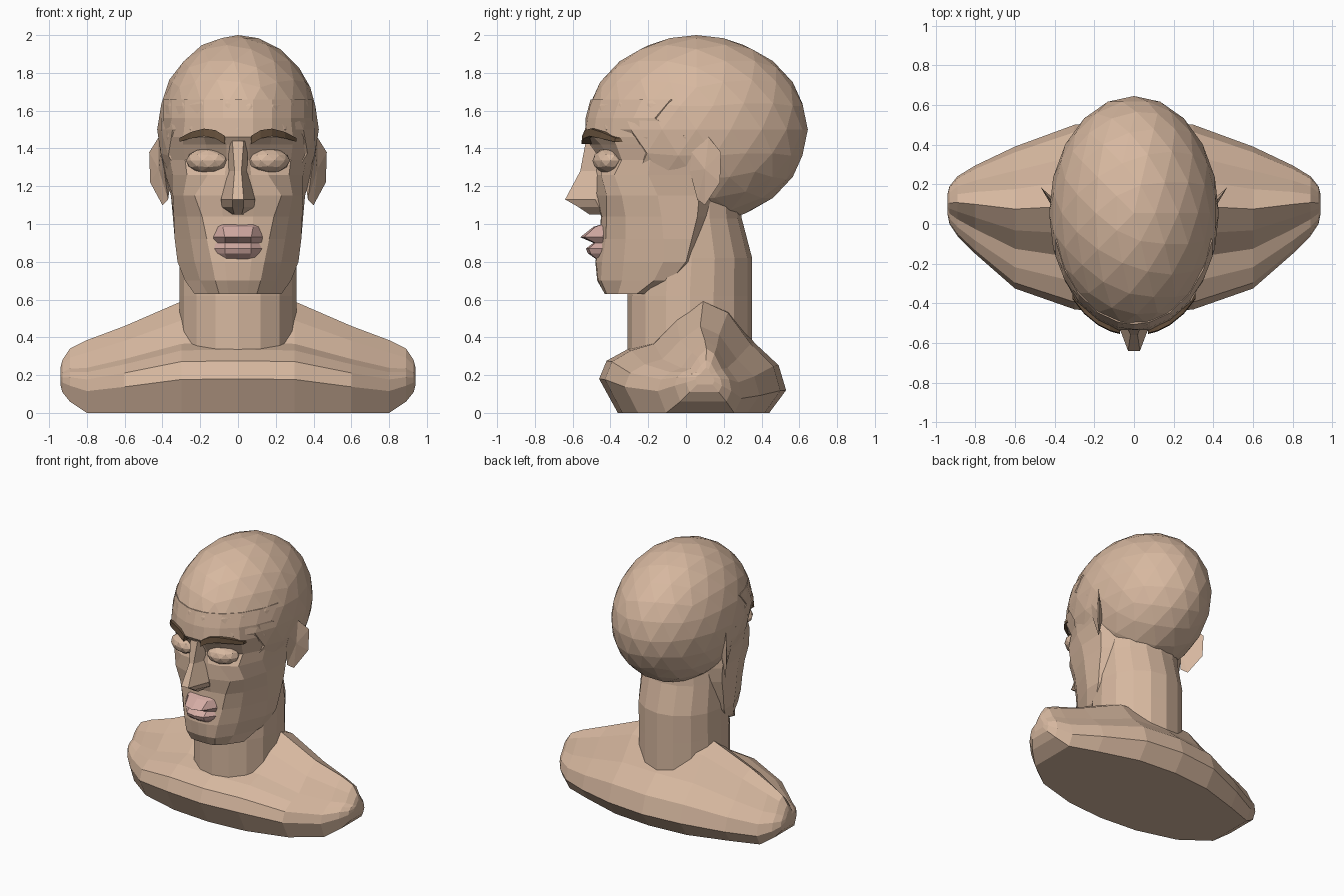
import bpy, bmesh, math
from mathutils import Matrix

if "Cube" in bpy.data.objects:
    bpy.data.objects.remove(bpy.data.objects["Cube"])


def material(name, rgb):
    m = bpy.data.materials.new(name)
    m.diffuse_color = (*rgb, 1)
    m.use_nodes = True
    m.node_tree.nodes["Principled BSDF"].inputs["Base Color"].default_value = m.diffuse_color
    return m


SKIN = material("skin", (0.68, 0.48, 0.35))
LIP = material("lip pink", (0.66, 0.41, 0.37))
BROWN = material("brow brown", (0.13, 0.08, 0.045))


def finish(name, bm, mat):
    bmesh.ops.recalc_face_normals(bm, faces=bm.faces)
    me = bpy.data.meshes.new(name)
    bm.to_mesh(me)
    bm.free()
    me.materials.append(mat)
    ob = bpy.data.objects.new(name, me)
    bpy.context.collection.objects.link(ob)
    return ob


def loft(name, rings, mat):
    """Closed rings joined by quads and capped at both ends."""
    bm = bmesh.new()
    rows = [[bm.verts.new(p) for p in r] for r in rings]
    n = len(rows[0])
    for a, b in zip(rows, rows[1:]):
        for i in range(n):
            j = (i + 1) % n
            bm.faces.new((a[i], a[j], b[j], b[i]))
    bm.faces.new(rows[0])
    bm.faces.new(rows[-1])
    return finish(name, bm, mat)


def mirrored(z, half):
    """Full ring at height z from a half section running outwards from the middle."""
    left = [(-x, y, z) for x, y in reversed(half) if x > 0]
    return left + [(x, y, z) for x, y in half]


def skull_y(x, z, s=1.01):
    """Front surface of the cranium ellipsoid."""
    t = 1 - (x / (0.425 * s)) ** 2 - ((z - 1.5) / 0.505) ** 2
    return 0.055 - 0.585 * s * math.sqrt(max(0, t))


# Cranium, hollowed at the front where the face sits
bm = bmesh.new()
bmesh.ops.create_icosphere(bm, subdivisions=3, radius=1)
for v in bm.verts:
    v.co = (v.co.x * 0.428, v.co.y * 0.59 + 0.055, v.co.z * 0.5 + 1.5)
    if v.co.z < 1.48 and v.co.y < -0.25:
        v.co.y = -0.25
finish("cranium", bm, SKIN)

# Face: height, then depth at the middle, then x, y pairs outwards
FACE = [
    (1.46, -.535, .08, -.535, .18, -.49, .29, -.39, .375, -.21, .42, .0),
    (1.42, -.52, .06, -.50, .17, -.45, .29, -.37, .37, -.20, .41, .0),
    (1.34, -.50, .06, -.45, .16, -.40, .28, -.34, .36, -.19, .40, .03),
    (1.26, -.50, .07, -.46, .16, -.45, .27, -.38, .345, -.20, .385, .05),
    (1.15, -.48, .09, -.47, .23, -.42, .29, -.34, .345, -.15, .355, .07),
    (1.04, -.45, .08, -.445, .19, -.42, .27, -.32, .34, -.13, .345, .06),
    (0.92, -.46, .08, -.455, .165, -.425, .25, -.32, .335, -.12, .335, .03),
    (0.80, -.48, .07, -.475, .14, -.445, .23, -.33, .32, -.12, .32, .0),
    (0.70, -.47, .06, -.465, .12, -.45, .20, -.34, .28, -.17, .28, -.08),
    (0.63, -.43, .05, -.43, .10, -.42, .16, -.36, .23, -.26, .20, -.20),
]
rings = []
for z in (1.66, 1.56):
    half = [(x, skull_y(x, z)) for x in (0, .08, .18, .28, .35, .395)]
    rings.append(mirrored(z, half + [(.27, .08)]))
for z, mid, *rest in FACE:
    half = [(0, mid)] + list(zip(rest[::2], rest[1::2]))
    x, y = half[-1]
    rings.append(mirrored(z, half + [(x * .7, y + .08)]))
loft("face", rings, SKIN)

# Nose: height, ridge half width and depth, base half width and depth
NOSE = [(1.44, .03, -.53, .05, -.49), (1.28, .018, -.56, .05, -.46),
        (1.13, .03, -.64, .09, -.48), (1.09, .03, -.57, .085, -.46),
        (1.05, .02, -.51, .03, -.43)]
loft("nose", [mirrored(z, [(a, b), (c, d), (c * .8, -.38)])
              for z, a, b, c, d in NOSE], SKIN)

# Lips
LIPS = [(1.0, -.44, .08, -.44, .10, -.42), (.985, -.49, .08, -.48, .115, -.43),
        (.93, -.56, .07, -.54, .13, -.44), (.90, -.49, .07, -.48, .13, -.43),
        (.87, -.53, .07, -.515, .13, -.44), (.845, -.52, .07, -.505, .12, -.44),
        (.81, -.47, .06, -.465, .10, -.44)]
loft("lips", [mirrored(z, [(0, m), (a, b), (c, d), (c * .8, -.38)])
              for z, m, a, b, c, d in LIPS], LIP)

# Neck
rings = []
for z, cy, rx, ry in [(.25, .02, .31, .33), (.62, .02, .31, .33), (.82, .03, .31, .32),
                      (1.03, .02, .305, .275), (1.2, .02, .29, .26)]:
    rings.append([(rx * math.cos(a), cy + ry * math.sin(a), z)
                  for a in (math.tau * i / 16 for i in range(16))])
loft("neck", rings, SKIN)

# Shoulders: one unit profile scaled into sections along x
PROFILE = [(.1, 0), (0, .3), (.04, .46), (.15, .56), (.28, .62), (.41, .83),
           (.56, 1), (.70, .9), (.83, .62), (.96, .42), (1, .2), (.91, 0)]
SECTIONS = [(.3, -.43, .50, .59, 0), (.6, -.325, .39, .46, 0), (.8, -.15, .295, .385, 0),
            (.89, -.06, .24, .34, .06), (.93, .0, .19, .28, .11), (.94, .05, .15, .24, .15)]
full = [(-x, *r) for x, *r in reversed(SECTIONS)] + [(0, -.46, .53, .6, 0)] + SECTIONS
loft("shoulders", [[(x, yf + u * (yb - yf), zb + v * (zt - zb)) for u, v in PROFILE]
                   for x, yf, yb, zt, zb in full], SKIN)

# Paired parts
EAR = [(.41, .03, 1.38), (.42, .12, 1.46), (.47, .185, 1.38), (.465, .18, 1.22),
       (.40, .10, 1.10), (.37, .06, 1.13), (.39, .02, 1.28)]
BROW = [(.07, 1.445, .022), (.12, 1.475, .022), (.18, 1.485, .02),
        (.25, 1.47, .017), (.31, 1.445, .01)]
for side, s in (("left", 1), ("right", -1)):
    # Ear: rim fanned to a sunken middle outside and a point inside the head
    bm = bmesh.new()
    rim = [bm.verts.new((s * x, y, z)) for x, y, z in EAR]
    bowl = bm.verts.new((s * .42, .10, 1.29))
    root = bm.verts.new((s * .35, .08, 1.27))
    for a, b in zip(rim, rim[1:] + rim[:1]):
        bm.faces.new((a, b, bowl))
        bm.faces.new((b, a, root))
    finish(side + "_ear", bm, SKIN)

    # Closed eye
    bm = bmesh.new()
    bmesh.ops.create_icosphere(bm, subdivisions=2, radius=1)
    bm.transform(Matrix.Translation((s * .165, -.415, 1.335))
                 @ Matrix.Rotation(s * .35, 4, 'Z')
                 @ Matrix.Diagonal((.115, .075, .065, 1)))
    finish(side + "_eye", bm, SKIN)

    # Eyebrow
    rings = []
    for x, z, h in BROW:
        y = skull_y(x, z)
        rings.append([(s * x, y - .03, z - h), (s * x, y - .025, z + h),
                      (s * x, y + .03, z + h), (s * x, y + .03, z - h)])
    loft(side + "_eyebrow", rings, BROWN)
